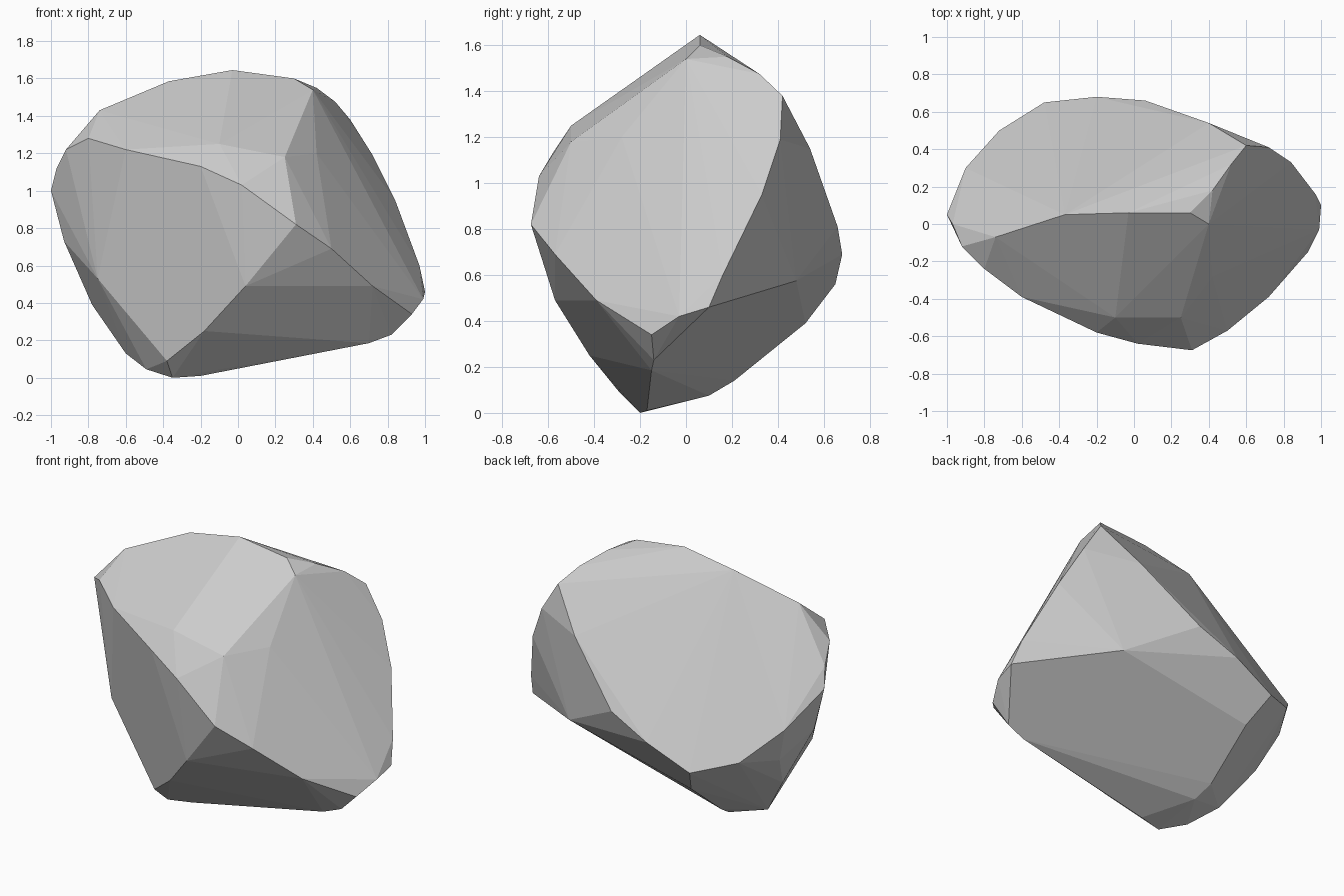
import bpy, bmesh, math

# Corner points along the main ridges of the boulder
crest = [(-.92, -.12, 1.22), (-.74, -.07, 1.43), (-.37, .05, 1.585), (-.03, .06, 1.645),
         (.3, .06, 1.6), (.42, .18, 1.55), (.52, .32, 1.475), (.6, .42, 1.38)]
front_ridge = [(-.8, -.24, 1.28), (-.6, -.39, 1.22), (-.2, -.58, 1.13), (.02, -.64, 1.03),
               (.31, -.675, .82), (.5, -.57, .69), (.72, -.39, .49)]
upper_front = [(-.1, -.5, 1.25), (.25, -.5, 1.18), (.4, 0, 1.54), (.42, -.28, 1.2)]
right_end = [(.72, .41, 1.19), (.84, .33, .95), (.97, .16, .6), (1, .1, .46),
             (.99, -.03, .42), (.93, -.15, .34), (.82, -.14, .23), (.7, -.15, .185)]
back_rim = [(.4, .54, 1.15), (.06, .66, .81), (-.2, .68, .69), (-.48, .65, .56),
            (-.72, .5, .63), (-.9, .3, .81), (.48, .48, .575)]
left_end = [(-1, .05, 1), (-.97, 0, 1.12), (-.93, .05, .73), (-.75, -.19, .53),
            (-.85, .28, .6), (-.78, .15, .39), (-.6, .04, .13), (-.49, -.11, .045)]
base = [(-.35, -.2, 0), (-.2, -.17, .01), (-.38, -.29, .09), (-.18, -.42, .25),
        (.04, -.57, .49), (-.4, .21, .14), (-.4, .52, .39), (-.37, .1, .075)]

# Convex stone with flat facets
bm = bmesh.new()
for group in (crest, front_ridge, upper_front, right_end, back_rim, left_end, base):
    for p in group:
        bm.verts.new(p)
bmesh.ops.convex_hull(bm, input=bm.verts[:])
loose = [v for v in bm.verts if not v.link_faces]
bmesh.ops.delete(bm, geom=loose, context='VERTS')
bmesh.ops.dissolve_limit(bm, angle_limit=math.radians(2), verts=bm.verts[:], edges=bm.edges[:])
bmesh.ops.recalc_face_normals(bm, faces=bm.faces[:])

mesh = bpy.data.meshes.new("boulder")
bm.to_mesh(mesh)
bm.free()
bpy.context.collection.objects.link(bpy.data.objects.new("boulder", mesh))
